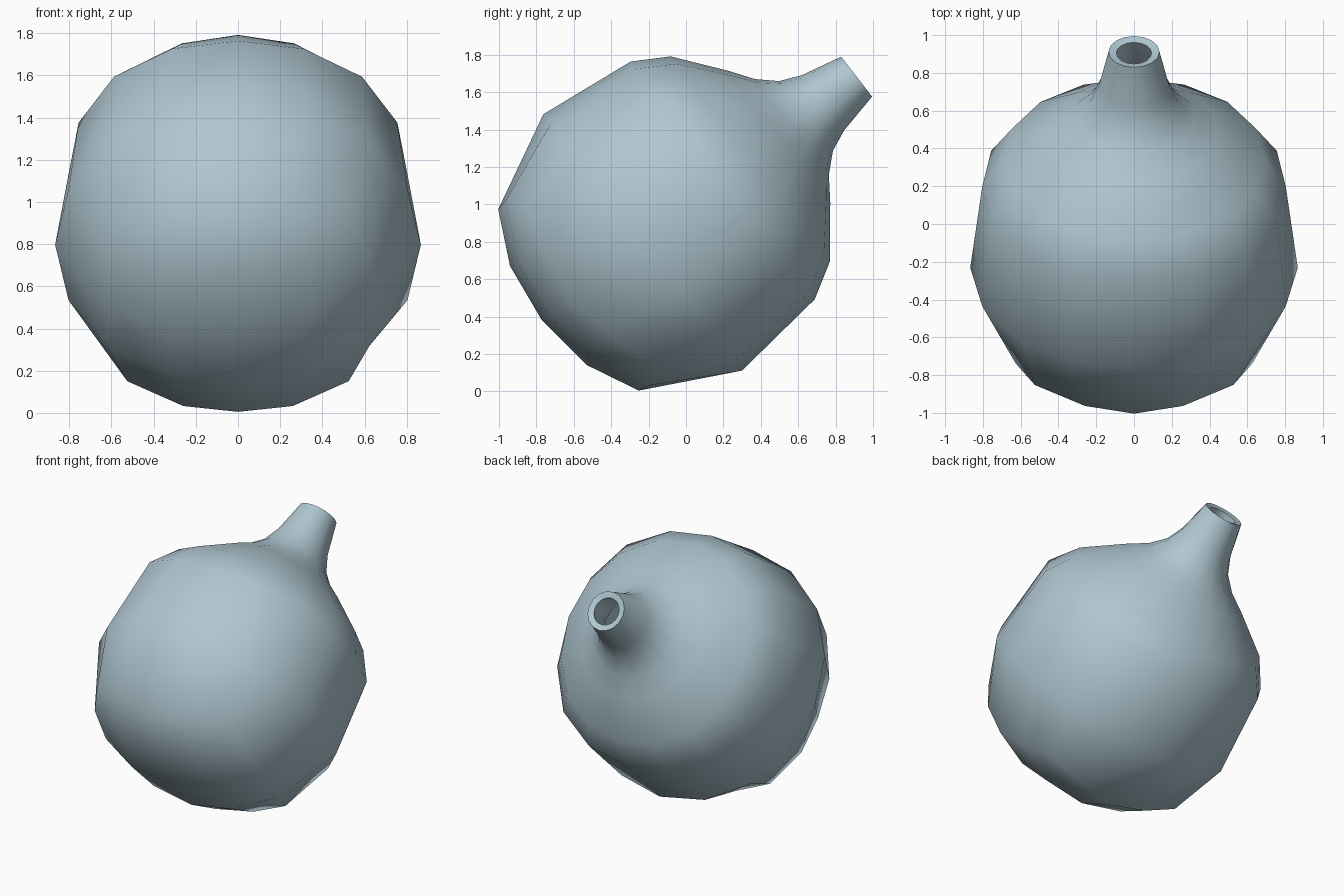
import bpy, bmesh, math
from mathutils import Vector

if "Cube" in bpy.data.objects:
    bpy.data.objects.remove(bpy.data.objects["Cube"])

# Axis of the flask: runs from the rounded base up and back to the spout rim
BASE = Vector((0, -0.77, 0.38))
AXIS = Vector((0, 0.79, 0.612)).normalized()
SIDE = Vector((1, 0, 0))
UP = SIDE.cross(AXIS)


def point(t, r, a):
    return BASE + AXIS * t + (UP * math.cos(a) + SIDE * math.sin(a)) * r


# Rings: (t, radius) on the straight directions and (t, radius) on the diagonals
cap = {1: ((0.043, 0.335), (0.085, 0.44)),
       2: ((0.179, 0.613), (0.302, 0.742))}
rings = [((0.681, 0.867), (0.681, 0.872)),
         ((1.222, 0.804), (1.222, 0.832)),
         ((1.408, 0.695), (1.408, 0.70)),
         ((1.605, 0.445), (1.605, 0.445)),
         ((1.690, 0.323), (1.690, 0.323)),
         ((1.786, 0.235), (1.786, 0.235)),
         ((1.900, 0.186), (1.900, 0.186)),
         ((2.128, 0.135), (2.128, 0.135))]


def ring_point(spec, a):
    k = abs(math.sin(2 * a))
    k = k * k  # 0 straight, 0.5 halfway, 1 diagonal
    (t0, r0), (t1, r1) = spec
    return point(t0 + (t1 - t0) * k, r0 + (r1 - r0) * k, a)


bm = bmesh.new()

# Rounded base: a 4 x 4 grid of quads bent into a cap
grid = {}
for i in range(-2, 3):
    for j in range(-2, 3):
        m = max(abs(i), abs(j))
        if m == 0:
            grid[i, j] = bm.verts.new(BASE)
            continue
        q = math.pi / 4 / m
        if abs(i) <= j:
            a = i * q
        elif i == m:
            a = math.pi / 2 - j * q
        elif j == -m:
            a = math.pi - i * q
        else:
            a = -math.pi / 2 + j * q
        grid[i, j] = bm.verts.new(ring_point(cap[m], a))
for i in range(-2, 2):
    for j in range(-2, 2):
        bm.faces.new([grid[i, j], grid[i + 1, j], grid[i + 1, j + 1], grid[i, j + 1]])

# Body and spout: 16-sided rings continuing from the cap's border
border = ([(i, 2) for i in range(0, 3)] + [(2, j) for j in range(1, -3, -1)]
          + [(i, -2) for i in range(1, -3, -1)] + [(-2, j) for j in range(-1, 3)] + [(-1, 2)])
prev = [grid[k] for k in border]
for spec in rings:
    cur = [bm.verts.new(ring_point(spec, n * math.pi / 8)) for n in range(16)]
    for n in range(16):
        k = (n + 1) % 16
        bm.faces.new([prev[n], prev[k], cur[k], cur[n]])
    prev = cur
bmesh.ops.recalc_face_normals(bm, faces=bm.faces)
if max(bm.faces, key=lambda f: f.calc_center_median().x).normal.x < 0:
    bmesh.ops.reverse_faces(bm, faces=bm.faces)

mesh = bpy.data.meshes.new("hollow_flask")
bm.to_mesh(mesh)
bm.free()
flask = bpy.data.objects.new("hollow_flask", mesh)
bpy.context.collection.objects.link(flask)

mat = bpy.data.materials.new("pale_blue_grey")
mat.diffuse_color = (0.43, 0.57, 0.64, 1)
mat.use_nodes = True
mat.node_tree.nodes["Principled BSDF"].inputs["Base Color"].default_value = mat.diffuse_color
mesh.materials.append(mat)

# Wall thickness, then smooth shading with a crisp rim
wall = flask.modifiers.new("wall", 'SOLIDIFY')
wall.thickness = 0.043
wall.offset = -1
bpy.context.view_layer.objects.active = flask
flask.select_set(True)
bpy.ops.object.modifier_apply(modifier="wall")
bpy.ops.object.shade_smooth_by_angle(angle=math.radians(65))
